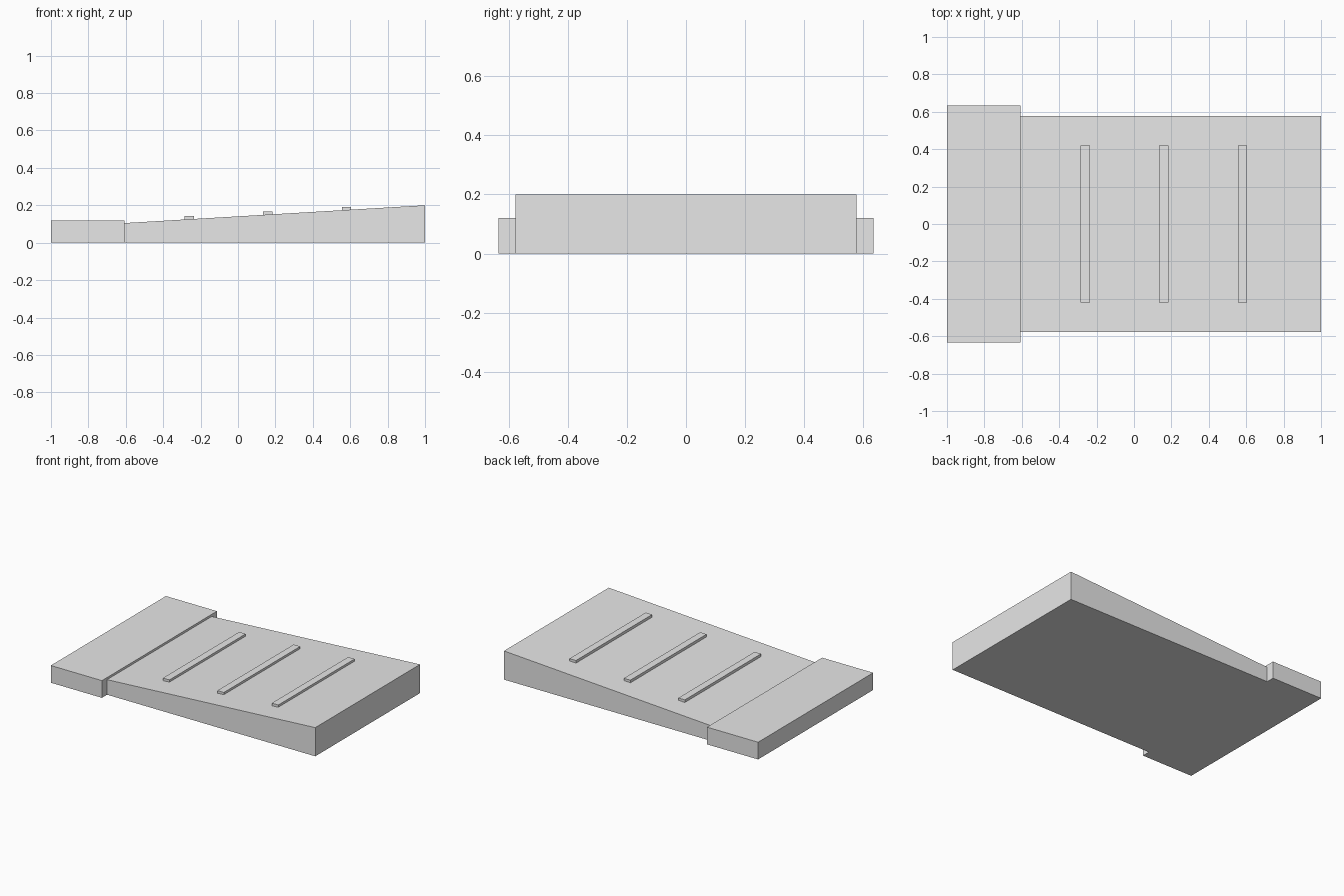
import bpy
import bmesh

cube = bpy.data.objects.get("Cube")
if cube:
    bpy.data.objects.remove(cube, do_unlink=True)

# Single plain grey material
grey = bpy.data.materials.new("plain_grey")
grey.use_nodes = True
colour = (0.8, 0.8, 0.8, 1)
grey.diffuse_color = colour
grey.node_tree.nodes["Principled BSDF"].inputs["Base Color"].default_value = colour


def extrude_profile(name, profile, half_width):
    """Extrude an x-z outline symmetrically along y."""
    bm = bmesh.new()
    face = bm.faces.new([bm.verts.new((x, -half_width, z)) for x, z in profile])
    moved = bmesh.ops.extrude_face_region(bm, geom=[face])["geom"]
    verts = [v for v in moved if isinstance(v, bmesh.types.BMVert)]
    bmesh.ops.translate(bm, verts=verts, vec=(0, 2 * half_width, 0))
    bmesh.ops.recalc_face_normals(bm, faces=bm.faces)
    mesh = bpy.data.meshes.new(name)
    bm.to_mesh(mesh)
    bm.free()
    mesh.materials.append(grey)
    obj = bpy.data.objects.new(name, mesh)
    bpy.context.collection.objects.link(obj)
    return obj


def box_profile(x0, x1, z0, z1):
    return [(x0, z0), (x1, z0), (x1, z1), (x0, z1)]


JOINT, LOW, HIGH = -0.606, 0.105, 0.2


def ramp_height(x):
    return LOW + (HIGH - LOW) * (x - JOINT) / (1 - JOINT)


# Wide landing slab at the low end
extrude_profile("landing_slab", box_profile(-1, JOINT, 0, 0.12), 0.634)

# Sloping ramp
extrude_profile("ramp", [(JOINT, 0), (1, 0), (1, HIGH), (JOINT, LOW)], 0.577)

# Level grip strips across the slope
for i in range(3):
    x = -0.26 + 0.42 * i
    z = ramp_height(x)
    extrude_profile(f"grip_strip_{i + 1}",
                    box_profile(x - 0.025, x + 0.025, z - 0.01, z + 0.017), 0.42)
